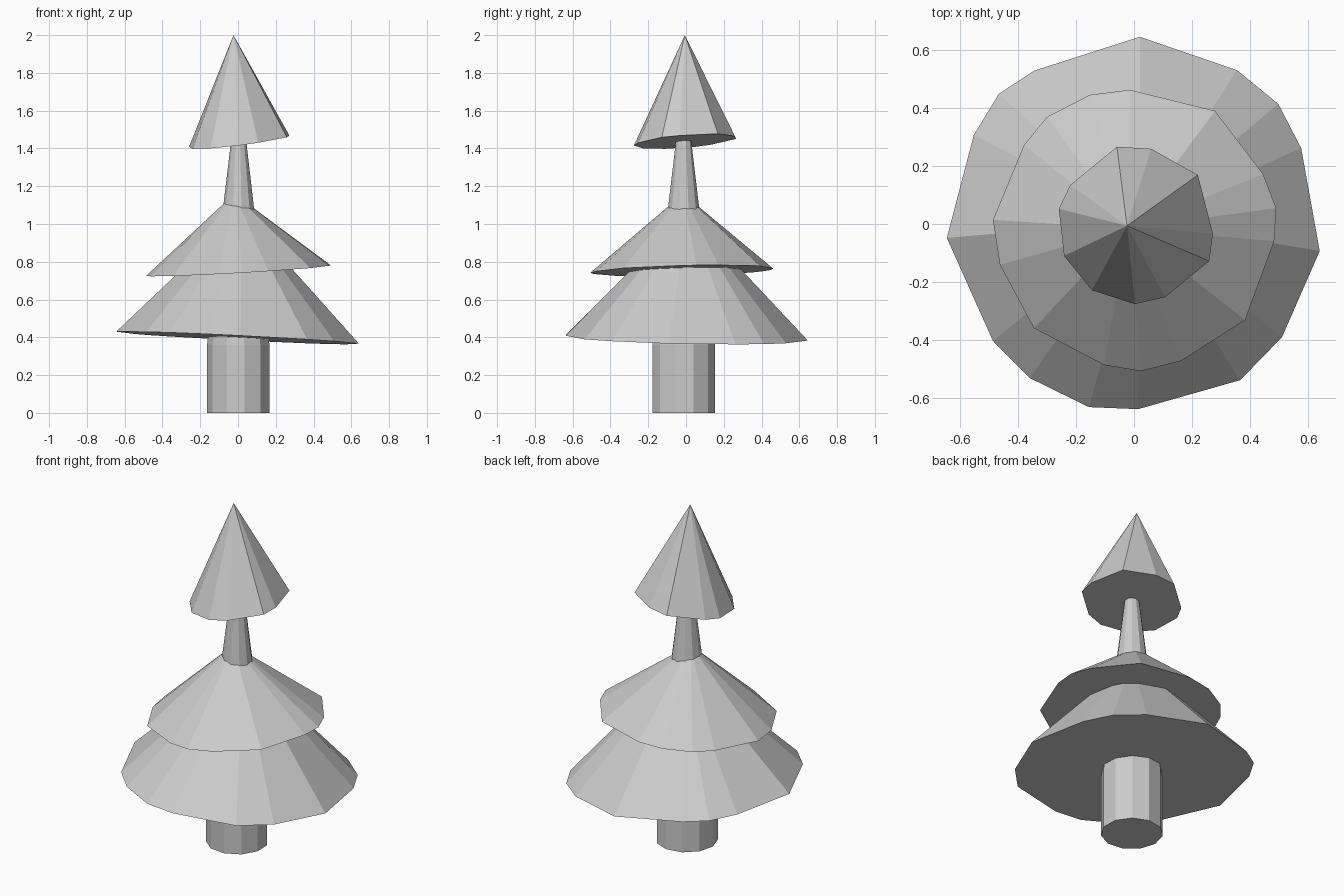
import bpy
from math import cos, sin, radians


def add_mesh(name, verts, faces):
    mesh = bpy.data.meshes.new(name)
    mesh.from_pydata(verts, [], faces)
    mesh.update()
    bpy.context.collection.objects.link(bpy.data.objects.new(name, mesh))


def foliage(name, rim, height, tilt, apex):
    """Closed cone with an uneven rim lying on a tilted plane."""
    n = len(rim)
    verts = [(x, y, height + tilt[0] * x + tilt[1] * y) for x, y in rim] + [apex]
    faces = [(i, (i + 1) % n, n) for i in range(n)]
    add_mesh(name, verts, faces + [tuple(reversed(range(n)))])


# Trunk: straight below the branches, tapering up into the top cone
SIDES = 11
profile = [(0.0, 0.168), (0.36, 0.168), (1.08, 0.084), (1.48, 0.036)]
verts = []
for z, r in profile:
    for i in range(SIDES):
        a = radians(-80) + radians(360) * i / SIDES
        verts.append((0.004 + r * cos(a), -0.013 + r * sin(a), z))
faces = [tuple(reversed(range(SIDES))),
         tuple(range(SIDES * (len(profile) - 1), SIDES * len(profile)))]
for k in range(len(profile) - 1):
    for i in range(SIDES):
        j = (i + 1) % SIDES
        faces.append((k * SIDES + i, k * SIDES + j,
                      (k + 1) * SIDES + j, (k + 1) * SIDES + i))
add_mesh("trunk", verts, faces)

# Foliage rims, counter-clockwise seen from above
lower_rim = [(0.64, -0.093), (0.576, 0.262), (0.497, 0.414), (0.355, 0.53),
             (0.02, 0.645), (-0.345, 0.528), (-0.466, 0.448), (-0.552, 0.307),
             (-0.645, -0.048), (-0.486, -0.403), (-0.359, -0.531),
             (-0.155, -0.631), (0.014, -0.638), (0.366, -0.538), (0.51, -0.39)]
middle_rim = [(0.483, -0.059), (0.49, 0.055), (0.445, 0.172), (0.279, 0.39),
              (-0.014, 0.462), (-0.152, 0.445), (-0.30, 0.369), (-0.379, 0.272),
              (-0.486, 0.014), (-0.462, -0.141), (-0.345, -0.359),
              (-0.103, -0.486), (0.024, -0.507), (0.162, -0.472), (0.383, -0.331)]
top_rim = [(0.272, -0.034), (0.22, 0.169), (0.059, 0.259), (-0.059, 0.266),
           (-0.22, 0.134), (-0.259, 0.052), (-0.241, -0.11), (-0.145, -0.228),
           (0.003, -0.276), (0.107, -0.252), (0.259, -0.128)]

foliage("lower_foliage", lower_rim, 0.397, (-0.05, -0.02), (0.02, 0.01, 1.06))
foliage("middle_foliage", middle_rim, 0.753, (0.057, 0.025), (-0.02, -0.015, 1.16))
foliage("top_foliage", top_rim, 1.437, (0.125, 0.08), (-0.024, -0.006, 2.0))
